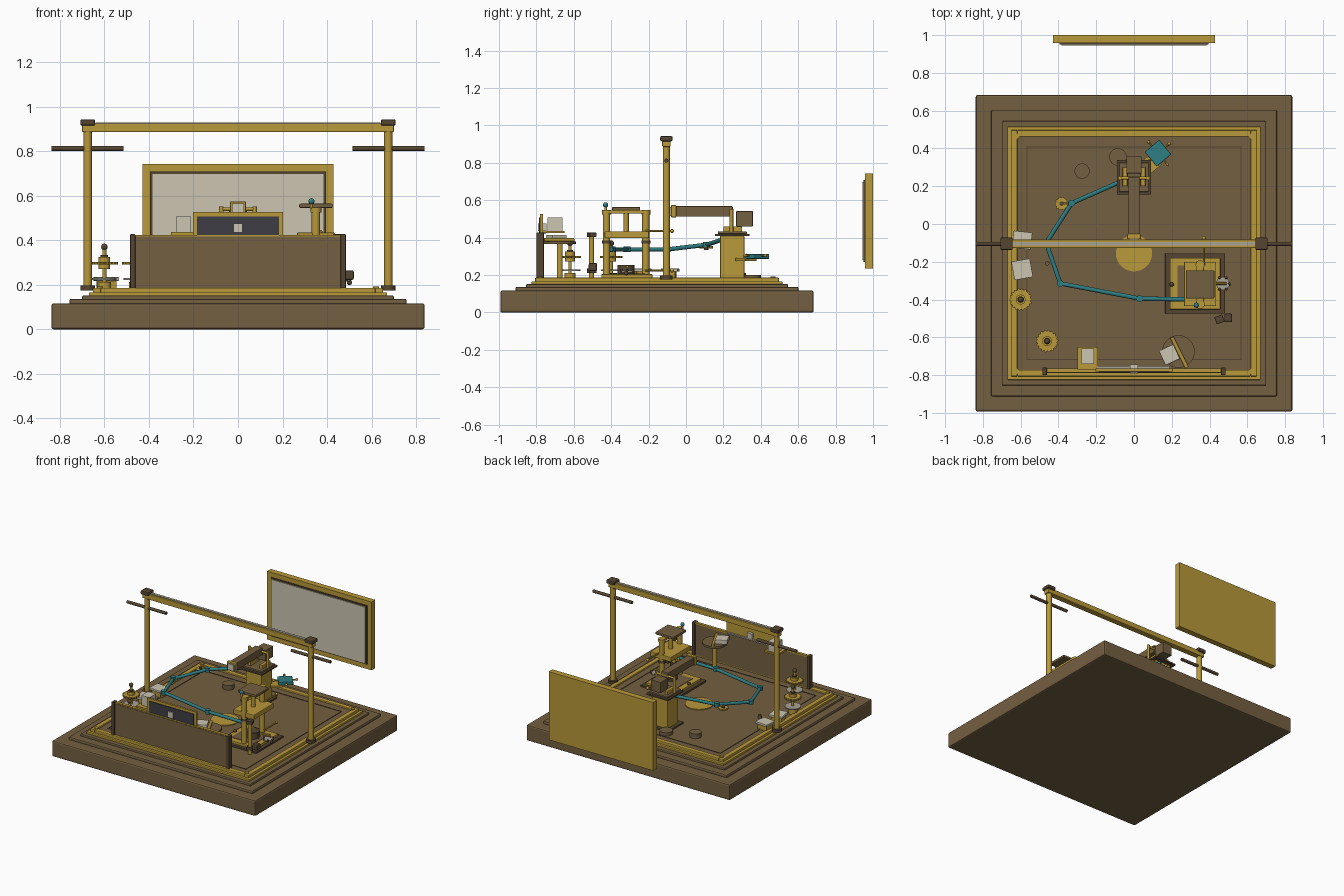
import bpy
from math import radians, cos, sin, tau
from mathutils import Vector

cube = bpy.data.objects.get("Cube")
if cube:
    bpy.data.objects.remove(cube)


def material(name, r, g, b):
    m = bpy.data.materials.new(name)
    m.use_nodes = True
    m.diffuse_color = (r, g, b, 1)
    bsdf = next(n for n in m.node_tree.nodes if n.type == 'BSDF_PRINCIPLED')
    bsdf.inputs["Base Color"].default_value = (r, g, b, 1)
    bsdf.inputs["Roughness"].default_value = 0.6
    return m


WOOD = material("walnut wood", .175, .115, .052)
DARK = material("dark wood", .09, .06, .032)
BRASS = material("brass", .49, .32, .042)
CREAM = material("cream", .6, .56, .44)
TEAL = material("teal", .028, .21, .23)
SLATE = material("slate", .047, .047, .06)
STEEL = material("pale steel", .4, .37, .3)


def box(name, mat, x, y, z, bevel=0, turn=0):
    """Box from (min, max) spans, turned about its own centre."""
    spans = (x, y, z)
    bpy.ops.mesh.primitive_cube_add(size=1, location=[(a + b) / 2 for a, b in spans])
    o = bpy.context.object
    o.name = name
    o.scale = [b - a for a, b in spans]
    bpy.ops.object.transform_apply(location=False, rotation=False, scale=True)
    o.rotation_euler.z = radians(turn)
    o.data.materials.append(mat)
    if bevel:
        mod = o.modifiers.new("bevel", 'BEVEL')
        mod.width = bevel
        mod.segments = 2
    return o


def rod(name, mat, a, b, r, sides=20):
    """Cylinder between two points."""
    a, b = Vector(a), Vector(b)
    bpy.ops.mesh.primitive_cylinder_add(vertices=sides, radius=r, depth=(b - a).length,
                                        location=(a + b) / 2)
    o = bpy.context.object
    o.name = name
    o.rotation_euler = Vector((0, 0, 1)).rotation_difference(b - a).to_euler()
    o.data.materials.append(mat)
    bpy.ops.object.shade_smooth_by_angle(angle=radians(35))
    return o


def disc(name, mat, x, y, z0, z1, r, sides=28):
    return rod(name, mat, (x, y, z0), (x, y, z1), r, sides)


def ball(name, mat, p, r):
    bpy.ops.mesh.primitive_uv_sphere_add(segments=14, ring_count=8, radius=r, location=p)
    o = bpy.context.object
    o.name = name
    o.data.materials.append(mat)
    bpy.ops.object.shade_smooth_by_angle(angle=radians(35))


def gear(name, x, y, z, r, teeth=18):
    """Toothed disc."""
    pts = []
    for i in range(teeth * 4):
        rad = r if i % 4 < 2 else r * .88
        a = tau * i / (teeth * 4)
        pts.append((x + rad * cos(a), y + rad * sin(a)))
    n = len(pts)
    verts = [(*p, z) for p in pts] + [(*p, z + .012) for p in pts]
    faces = [range(n - 1, -1, -1), range(n, 2 * n)]
    faces += [(i, (i + 1) % n, (i + 1) % n + n, i + n) for i in range(n)]
    me = bpy.data.meshes.new(name)
    me.from_pydata(verts, [], [list(f) for f in faces])
    me.materials.append(BRASS)
    bpy.context.collection.objects.link(bpy.data.objects.new(name, me))


def frame(name, mat, x, y, z, w, bevel=0):
    """Flat rectangular border with strips of width w."""
    (x0, x1), (y0, y1) = x, y
    for s, xs in (("left", (x1 - w, x1)), ("right", (x0, x0 + w))):
        box(f"{name}_{s}", mat, xs, y, z, bevel)
    for s, ys in (("front", (y0, y0 + w)), ("back", (y1 - w, y1))):
        box(f"{name}_{s}", mat, (x0 + w, x1 - w), ys, z, bevel)


# Stepped base, brass rim and deck
CY = -.155
for name, mat, h, z, bev in (("base", WOOD, .838, (0, .117), .01),
                             ("base_step", WOOD, .757, (.11, .137), .008),
                             ("upper_step", WOOD, .7, (.13, .152), .006),
                             ("brass_step", BRASS, .67, (.145, .166), .004),
                             ("deck", WOOD, .64, (.15, .175), 0)):
    box(name, mat, (-h, h), (CY - h, CY + h), z, bev)
frame("deck_rail", BRASS, (-.652, .652), (CY - .652, CY + .652), (.16, .186), .035, .005)
frame("deck_inlay", DARK, (-.57, .57), (-.72, .41), (.174, .178), .006)
for x in (-.62, .62):
    for y in (-.78, .465):
        disc("corner_bolt", BRASS, x, y, .18, .192, .014)

# Overhead gantry
GY = -.105
for s, side in ((1, "left"), (-1, "right")):
    x = .675 * s
    disc(f"{side}_post", BRASS, x, GY, .18, .92, .019)
    disc(f"{side}_post_foot", DARK, x, GY, .175, .197, .033)
    box(f"{side}_post_cap", DARK, (x - .033, x + .033), (GY - .033, GY + .033), (.915, .943), .007)
    rod(f"{side}_handle", DARK, (.838 * s, GY, .812), (.515 * s, GY, .812), .011)
box("gantry_beam", BRASS, (-.7, .7), (GY - .022, GY + .022), (.886, .925), .004)
box("gantry_strip", STEEL, (-.64, .64), (GY - .009, GY + .009), (.924, .929))

# Framed board behind the deck
box("board_back", BRASS, (-.43, .43), (.968, 1), (.235, .743))
frame_z = (.235, .743)
for s in (-1, 1):
    box("board_side", BRASS, sorted((s * .43, s * .395)), (.957, .97), frame_z)
    zc = .489 + s * .2365
    box("board_edge", BRASS, (-.395, .395), (.957, .97), (zc - .0175, zc + .0175))
box("board_border", DARK, (-.395, .395), (.95, .97), (.27, .708))
box("board_panel", CREAM, (-.385, .385), (.944, .955), (.28, .698))

# Front wall with its display
box("front_wall", WOOD, (-.475, .475), (-.79, -.768), (.183, .416))
box("wall_trim", BRASS, (-.475, .475), (-.787, -.765), (.414, .424))
for x in (-.473, .473):
    box("wall_post", DARK, (x - .012, x + .012), (-.8, -.76), (.183, .427), .004)
box("display_frame", BRASS, (-.203, .203), (-.78, -.765), (.42, .526))
box("display_screen", SLATE, (-.185, .185), (-.785, -.778), (.424, .507))
box("display_ledge", STEEL, (-.19, .19), (-.765, -.752), (.42, .43))
box("display_marker", CREAM, (-.02, .02), (-.792, -.784), (.435, .476))
box("display_back_marker", CREAM, (-.02, .02), (-.765, -.745), (.435, .476))

# Shelf pieces behind the wall
box("shelf", BRASS, (-.3, -.19), (-.77, -.65), (.424, .436))
box("shelf_block", CREAM, (-.278, -.212), (-.74, -.66), (.436, .507))
disc("round_table", WOOD, .235, -.675, .365, .38, .086)
disc("round_table_stem", BRASS, .235, -.675, .175, .365, .016)
rod("table_bar", BRASS, (.2, -.6, .388), (.28, -.76, .388), .01)
box("table_block", CREAM, (.145, .23), (-.735, -.65), (.383, .415), .004, 25)

# Tower with two decks
TX, TY = .35, -.32
box("tower_foot", DARK, (.165, .483), (-.475, -.155), (.172, .188), .003)
box("tower_base", BRASS, (.19, .457), (-.452, -.18), (.185, .205), .003)
box("tower_base_inset", WOOD, (.23, .42), (-.41, -.22), (.2, .208))
disc("tower_puck", DARK, TX, TY, .205, .255, .045)
for y in (-.425, -.215):
    disc("tower_column", BRASS, TX, y, .2, .54, .019)
    disc("tower_column_collar", DARK, TX, y, .37, .385, .024)
    disc("tower_column_cap", BRASS, TX, y, .525, .547, .024)
box("middle_deck", BRASS, (.265, .435), (-.435, -.2), (.398, .434), .004)
box("top_bar", BRASS, (.33, .37), (-.43, -.21), (.528, .546), .003)
disc("top_spindle", BRASS, TX, TY, .43, .53, .014)
box("top_plate", WOOD, (.275, .425), (-.395, -.245), (.545, .564), .005)
disc("tower_knob_stem", BRASS, .33, -.43, .54, .57, .007)
ball("tower_knob", TEAL, (.33, -.43, .575), .014)
for z in (.435, .225):
    rod("tower_arm", BRASS, (.37, -.22, z), (.37, -.07, z), .006, 10)
    ball("tower_arm_knob", BRASS, (.37, -.075, z), .011)
for s in (-1, 1):
    ball("middle_deck_pin", DARK, (TX + s * .15, TY, .21), .012)
# Side dial and corner column
rod("dial_shaft", BRASS, (.42, -.315, .245), (.49, -.315, .245), .007, 10)
disc("dial", STEEL, .47, -.315, .215, .225, .035)
for i in range(6):
    a = tau * i / 6
    ball("dial_pin", DARK, (.47 + .035 * cos(a), -.315 + .035 * sin(a), .226), .007)
disc("corner_column", BRASS, .452, -.505, .178, .425, .014)
for z in (.222, .415):
    box("corner_column_cap", DARK, (.43, .475), (-.525, -.485), (z - .012, z + .012), .003, 20)
box("corner_knob", DARK, (.478, .52), (-.52, -.475), (.222, .265), .008)

# Rear column with its long arm
box("rear_foot", DARK, (-.09, .09), (.155, .335), (.172, .186), .003)
box("rear_column", BRASS, (-.065, .065), (.182, .312), (.18, .41), .004)
box("rear_plate", DARK, (-.09, .09), (.155, .34), (.408, .42), .003)
box("rear_plate_upper", WOOD, (-.078, .078), (.17, .325), (.42, .433), .003)
for s in (-1, 1):
    box("arm_cheek", BRASS, sorted((s * .035, s * .06)), (.2, .3), (.43, .46), .003)
    disc("arm_upright", BRASS, s * .075, .243, .43, .552, .01, 14)
rod("arm_axle", BRASS, (-.075, .243, .54), (.075, .243, .54), .008, 12)
box("arm_block", WOOD, (-.04, .04), (.268, .357), (.46, .542), .003)
box("long_arm", WOOD, (-.029, .029), (-.055, .25), (.513, .568), .004)
box("arm_end", BRASS, (-.036, .036), (-.08, -.052), (.508, .574), .005)
box("arm_lens", CREAM, (-.026, .026), (-.088, -.078), (.517, .564))

# Teal tray beside the rear column
box("tray_support", BRASS, (.05, .13), (.28, .36), (.275, .29), 0, 40)
box("tray", TEAL, (.077, .177), (.325, .425), (.287, .312), .004, 40)
for i in range(4):
    a = radians(40 + 90 * i)
    p = Vector((.127 + .078 * cos(a), .375 + .078 * sin(a), .305))
    rod("tray_pin", BRASS, (.127, .375, .3), p, .005, 8)
    ball("tray_pin_tip", BRASS, p, .009)

# Teal linkage from rear column to tower
path = [(-.07, .225, .4), (-.33, .11, .362), (-.465, -.1, .337),
        (-.39, -.315, .337), (.03, -.395, .337), (.33, -.4, .337)]
for a, b in zip(path, path[1:]):
    rod("linkage_bar", TEAL, a, b, .0115, 12)
for p in path[1:-1]:
    disc("linkage_joint", TEAL, p[0], p[1], p[2] - .015, p[2] + .015, .018, 16)
gear("linkage_gear", -.383, .108, .343, .036, 10)
disc("linkage_gear_hub", DARK, -.383, .108, .335, .362, .012)
rod("linkage_gear_shaft", BRASS, (-.383, .108, .35), (-.33, .11, .35), .007, 10)

# Geared spindles
for x, y in ((-.6, -.4), (-.46, -.62)):
    disc("spindle_foot", BRASS, x, y, .175, .212, .03)
    disc("spindle_plate", STEEL, x, y, .222, .23, .055)
    disc("spindle", BRASS, x, y, .2, .36, .009, 12)
    gear("spindle_gear", x, y, .29, .06)
    disc("spindle_hub", BRASS, x, y, .272, .325, .026)
    disc("spindle_collar", DARK, x, y, .324, .334, .017)
    ball("spindle_knob", DARK, (x, y, .37), .015)

# Cream plates and pucks lying on the deck
for y, turn, depth in ((-.24, 10, .1), (-.085, -6, .09)):
    box("plate_stand", BRASS, (-.63, -.55), (y - .03, y + .03), (.175, .218), 0, turn)
    box("cream_plate", CREAM, (-.642, -.542), (y - depth / 2, y + depth / 2), (.218, .234), .002, turn)
disc("deck_medallion", BRASS, 0, -.155, .17, .181, .096, 40)
for x, y, r, top in ((-.275, .28, .04, .21), (-.085, .355, .046, .2), (-.46, -.208, .012, .2)):
    disc("deck_puck", WOOD, x, y, .17, top, r)
